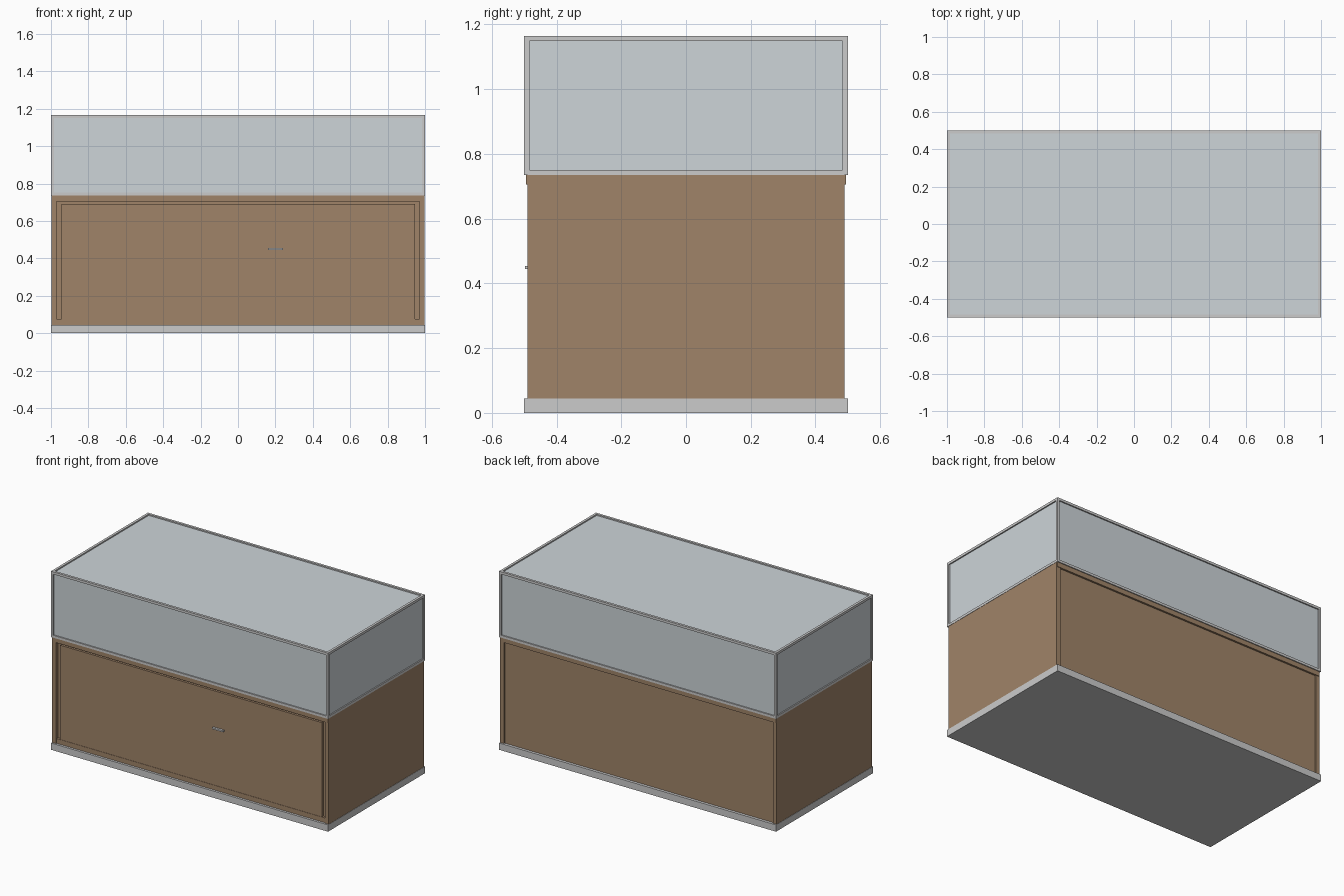
import bpy

if "Cube" in bpy.data.objects:
    bpy.data.objects.remove(bpy.data.objects["Cube"])


def material(name, rgb):
    m = bpy.data.materials.new(name)
    m.diffuse_color = (*rgb, 1)
    m.use_nodes = True
    m.node_tree.nodes["Principled BSDF"].inputs["Base Color"].default_value = m.diffuse_color
    return m


WOOD = material("wood", (0.35, 0.23, 0.14))
GLASS = material("glass", (0.61, 0.66, 0.69))


def box(name, x, y, z, mat=None):
    """Axis-aligned box from (min, max) pairs."""
    bpy.ops.mesh.primitive_cube_add(size=1, location=[sum(r) / 2 for r in (x, y, z)])
    ob = bpy.context.object
    ob.name = name
    ob.scale = [r[1] - r[0] for r in (x, y, z)]
    bpy.ops.object.transform_apply(location=False, rotation=False, scale=True)
    if mat:
        ob.data.materials.append(mat)
    return ob


def span(sign, a, b):
    return tuple(sorted((sign * a, sign * b)))


BASE, DECK, TOP = 0.044, 0.735, 1.165   # main heights
BAR, INSET = 0.016, 0.008               # frame bar width, glass recess

# Plinth
box("plinth", (-1, 1), (-0.5, 0.5), (0, BASE))

# Cabinet: sides, recessed core and rails
for s, side in ((-1, "left"), (1, "right")):
    box(f"{side}_side_panel", span(s, 0.97, 0.998), (-0.49, 0.49), (BASE, DECK), WOOD)
box("cabinet_core", (-0.97, 0.97), (-0.468, 0.482), (BASE, DECK - 0.001), WOOD)
for s, side in ((-1, "front"), (1, "back")):
    box(f"{side}_top_rail", (-0.995, 0.995), span(s, 0.46, 0.494), (0.705, DECK), WOOD)
box("front_bottom_rail", (-0.97, 0.97), (-0.485, -0.46), (BASE, 0.075), WOOD)

# Door and its handle
box("door", (-0.945, 0.945), (-0.483, -0.46), (0.075, 0.69), WOOD)
box("door_handle", (0.16, 0.24), (-0.497, -0.48), (0.444, 0.454))

# Glass panes, slightly recessed in the frame
gx, gy, t = 1 - INSET, 0.5 - INSET, 0.006
zr = (DECK + 0.002, TOP - INSET)
for s, fb, lr in ((-1, "front", "left"), (1, "back", "right")):
    box(f"{fb}_glass", (-gx, gx), span(s, gy - t, gy), zr, GLASS)
    box(f"{lr}_glass", span(s, gx - t, gx), (-gy + t, gy - t), zr, GLASS)
box("top_glass", (-gx + t, gx - t), (-gy + t, gy - t), (zr[1] - t, zr[1]), GLASS)

# Metal frame: corner posts, then rails between them
for sx, lr in ((-1, "left"), (1, "right")):
    for sy, fb in ((-1, "front"), (1, "back")):
        box(f"{fb}_{lr}_post", span(sx, 1 - BAR, 1), span(sy, 0.5 - BAR, 0.5), (DECK, TOP))
for z, level in ((DECK, "lower"), (TOP - BAR, "upper")):
    zz = (z, z + BAR)
    for s, fb, lr in ((-1, "front", "left"), (1, "back", "right")):
        box(f"{level}_{fb}_frame_rail", (-1 + BAR, 1 - BAR), span(s, 0.5 - BAR, 0.5), zz)
        box(f"{level}_{lr}_frame_rail", span(s, 1 - BAR, 1), (-0.5 + BAR, 0.5 - BAR), zz)
